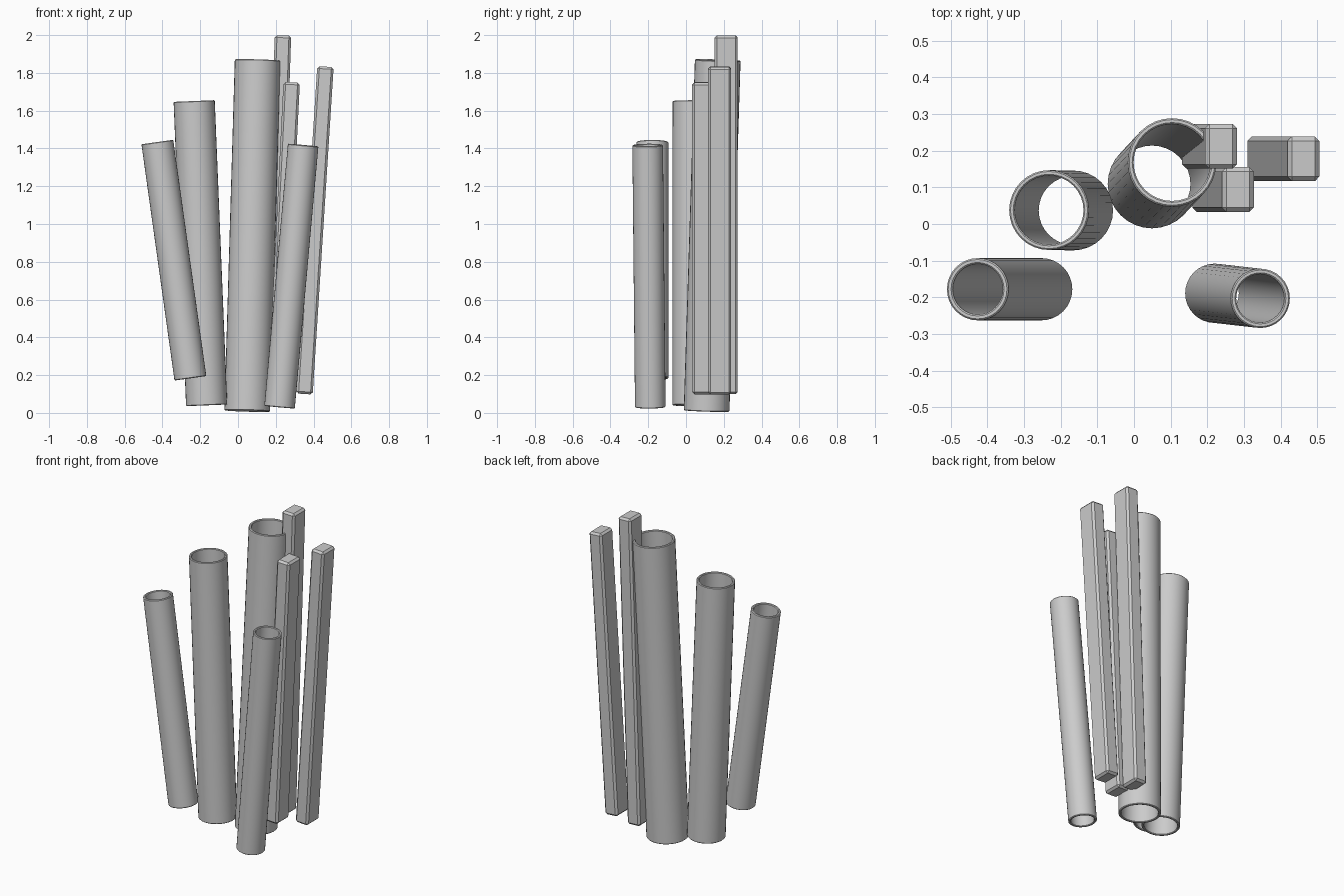
import bpy
import bmesh
import math
from mathutils import Vector

cube = bpy.data.objects.get("Cube")
if cube:
    bpy.data.objects.remove(cube, do_unlink=True)

# One plain grey for everything
grey = bpy.data.materials.new("light_grey")
grey.use_nodes = True
colour = (0.6, 0.6, 0.6, 1)
grey.diffuse_color = colour
for node in grey.node_tree.nodes:
    if node.type == 'BSDF_PRINCIPLED':
        node.inputs["Base Color"].default_value = colour


def place(name, bm, bottom, top):
    """Turn a bmesh built along z into an object leaning from bottom to top."""
    bmesh.ops.recalc_face_normals(bm, faces=bm.faces)
    mesh = bpy.data.meshes.new(name)
    bm.to_mesh(mesh)
    bm.free()
    mesh.materials.append(grey)
    obj = bpy.data.objects.new(name, mesh)
    bpy.context.collection.objects.link(obj)
    obj.location = bottom
    obj.rotation_mode = 'QUATERNION'
    obj.rotation_quaternion = Vector((0, 0, 1)).rotation_difference(top - bottom)
    return obj


def tube(name, bottom, top, radius, wall, sides=32):
    """Open pipe: a wall section with softened rims, spun round z."""
    bottom, top = Vector(bottom), Vector(top)
    length = (top - bottom).length
    inner, c = radius - wall, wall * 0.25
    section = [(radius, c), (radius, length - c), (radius - c, length),
               (inner + c, length), (inner, length - c),
               (inner, c), (inner + c, 0), (radius - c, 0)]
    bm = bmesh.new()
    verts = [bm.verts.new((r, 0, z)) for r, z in section]
    edges = [bm.edges.new((verts[i - 1], verts[i])) for i in range(len(verts))]
    bmesh.ops.spin(bm, geom=verts + edges, cent=(0, 0, 0), axis=(0, 0, 1),
                   angle=math.tau, steps=sides, use_merge=False)
    bmesh.ops.remove_doubles(bm, verts=bm.verts, dist=0.0001)
    obj = place(name, bm, bottom, top)
    bpy.ops.object.select_all(action='DESELECT')
    obj.select_set(True)
    bpy.context.view_layer.objects.active = obj
    bpy.ops.object.shade_smooth_by_angle(angle=math.radians(30))


def bar(name, bottom, top, width=0.087, depth=0.122):
    """Solid rectangular bar with chamfered edges."""
    bottom, top = Vector(bottom), Vector(top)
    length = (top - bottom).length
    bm = bmesh.new()
    bmesh.ops.create_cube(bm, size=1)
    for v in bm.verts:
        v.co = (v.co.x * width, v.co.y * depth, (v.co.z + 0.5) * length)
    obj = place(name, bm, bottom, top)
    bevel = obj.modifiers.new("chamfer", 'BEVEL')
    bevel.width = 0.012
    bevel.segments = 1


# Leaning pipes
tube("right_short_pipe", (-0.252, -0.178, 0.183), (-0.427, -0.178, 1.434), 0.085, 0.016)
tube("right_medium_pipe", (-0.166, 0.037, 0.04), (-0.232, 0.038, 1.651), 0.109, 0.015)
tube("tall_pipe", (0.049, 0.109, 0.01), (0.104, 0.168, 1.868), 0.121, 0.016)
tube("left_short_pipe", (0.22, -0.189, 0.03), (0.345, -0.203, 1.418), 0.081, 0.015)

# Leaning bars
bar("tall_bar", (0.174, 0.212, 0.1), (0.238, 0.212, 1.998))
bar("front_bar", (0.202, 0.094, 0.1), (0.284, 0.094, 1.75))
bar("outer_bar", (0.352, 0.178, 0.1), (0.463, 0.178, 1.833))
